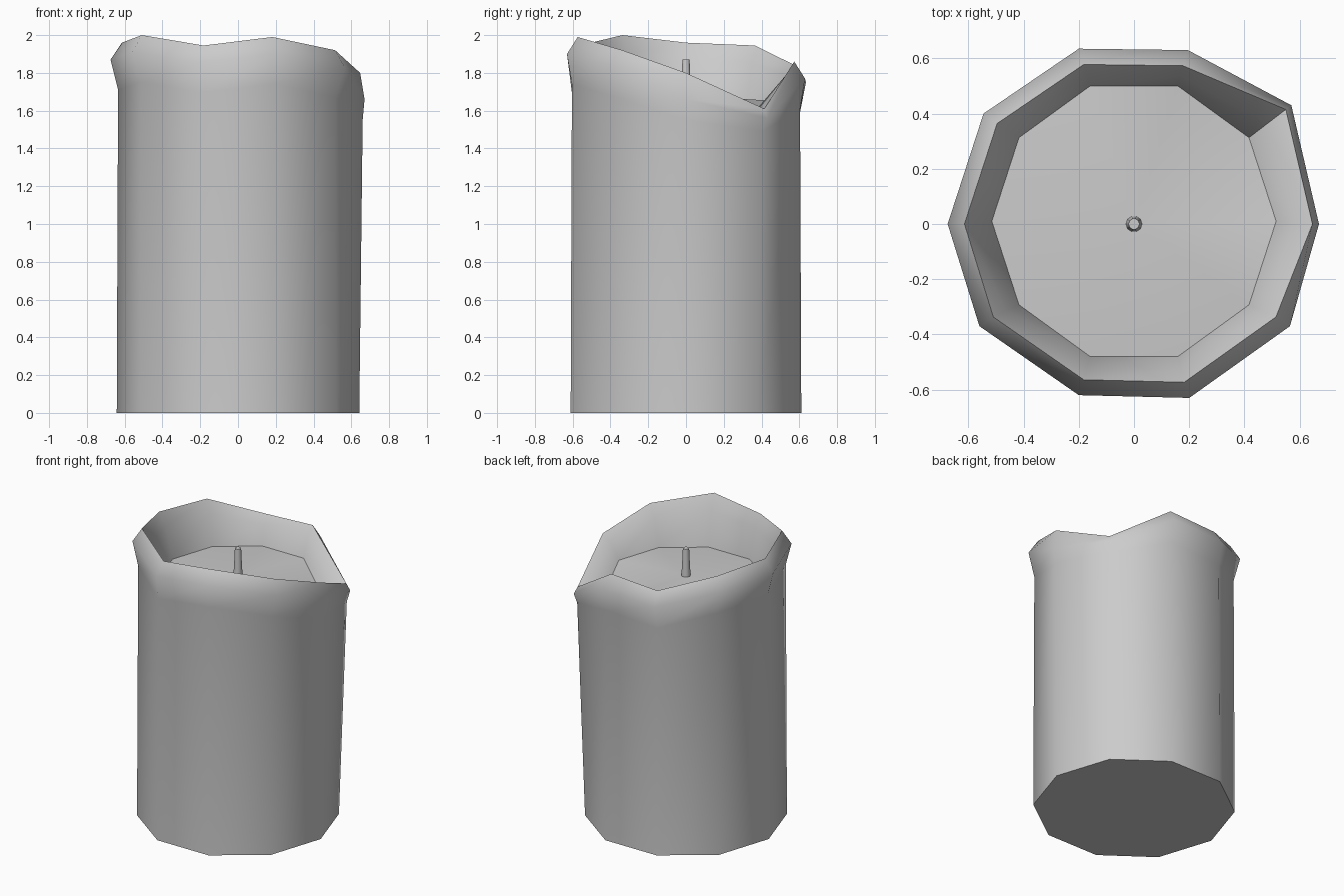
import bpy, bmesh, math

if "Cube" in bpy.data.objects:
    bpy.data.objects.remove(bpy.data.objects["Cube"])

N = 10
# Melted rim: outline of the bulge seen from above, and crest height per side corner
bulge_xy = [(.67, 0), (.57, .43), (.195, .63), (-.2, .635), (-.545, .40),
            (-.675, 0), (-.56, -.37), (-.2, -.62), (.2, -.63), (.565, -.37)]
crest_z = [1.80, 1.61, 1.86, 1.84, 1.945, 1.96, 2.0, 1.945, 1.99, 1.92]


def polar(r, i):
    a = math.tau * i / N
    return r * math.cos(a), r * math.sin(a)


def finish(bm, name, angle):
    bmesh.ops.recalc_face_normals(bm, faces=bm.faces[:])
    me = bpy.data.meshes.new(name)
    bm.to_mesh(me)
    bm.free()
    ob = bpy.data.objects.new(name, me)
    bpy.context.collection.objects.link(ob)
    bpy.ops.object.select_all(action='DESELECT')
    ob.select_set(True)
    bpy.context.view_layer.objects.active = ob
    bpy.ops.object.shade_smooth_by_angle(angle=math.radians(angle))


def skin(bm, rings):
    loops = [[bm.verts.new(p) for p in ring] for ring in rings]
    for lo, hi in zip(loops, loops[1:]):
        n = len(lo)
        for i in range(n):
            j = (i + 1) % n
            bm.faces.new((lo[i], lo[j], hi[j], hi[i]))
    return loops


# Candle body: base, neck, bulge, crest, inner lip, wax pool edge
rings = [[] for _ in range(6)]
for i, ((bx, by), z) in enumerate(zip(bulge_xy, crest_z)):
    k = .965 if i < 2 else .91
    low = i < 2
    cx, cy = bx * k, by * k
    px, py = polar(.515, i)
    py += .01
    pool = 1.56 if i == 1 else 1.65
    nx, ny = polar(.635, i)
    if low:
        nx, ny = bx * .985, by * .94
    drop = .14 if i == 0 else .09
    rings[0].append((*polar(.642, i), 0))
    rings[1].append((nx, ny, z - (.12 if i == 1 else .25)))
    rings[2].append((bx, by, z - (.05 if i == 1 else drop)))
    rings[3].append((cx, cy, z))
    rings[4].append((cx + (px - cx) * .5, cy + (py - cy) * .5,
                     z + (pool - z) * .3))
    rings[5].append((px, py, pool))

bm = bmesh.new()
loops = skin(bm, rings)
bm.faces.new(loops[0])
centre = bm.verts.new((0, 0, 1.68))
for i in range(N):
    bm.faces.new((loops[5][i], loops[5][(i + 1) % N], centre))
finish(bm, "candle_wax", 50)

# Wick: short tapered stub
bm = bmesh.new()
loops = skin(bm, [[(*polar(r, i), z) for i in range(N)]
                  for r, z in ((.03, 1.66), (.024, 1.78), (.02, 1.87))])
bm.faces.new(loops[0])
bm.faces.new(loops[-1])
finish(bm, "wick", 50)
